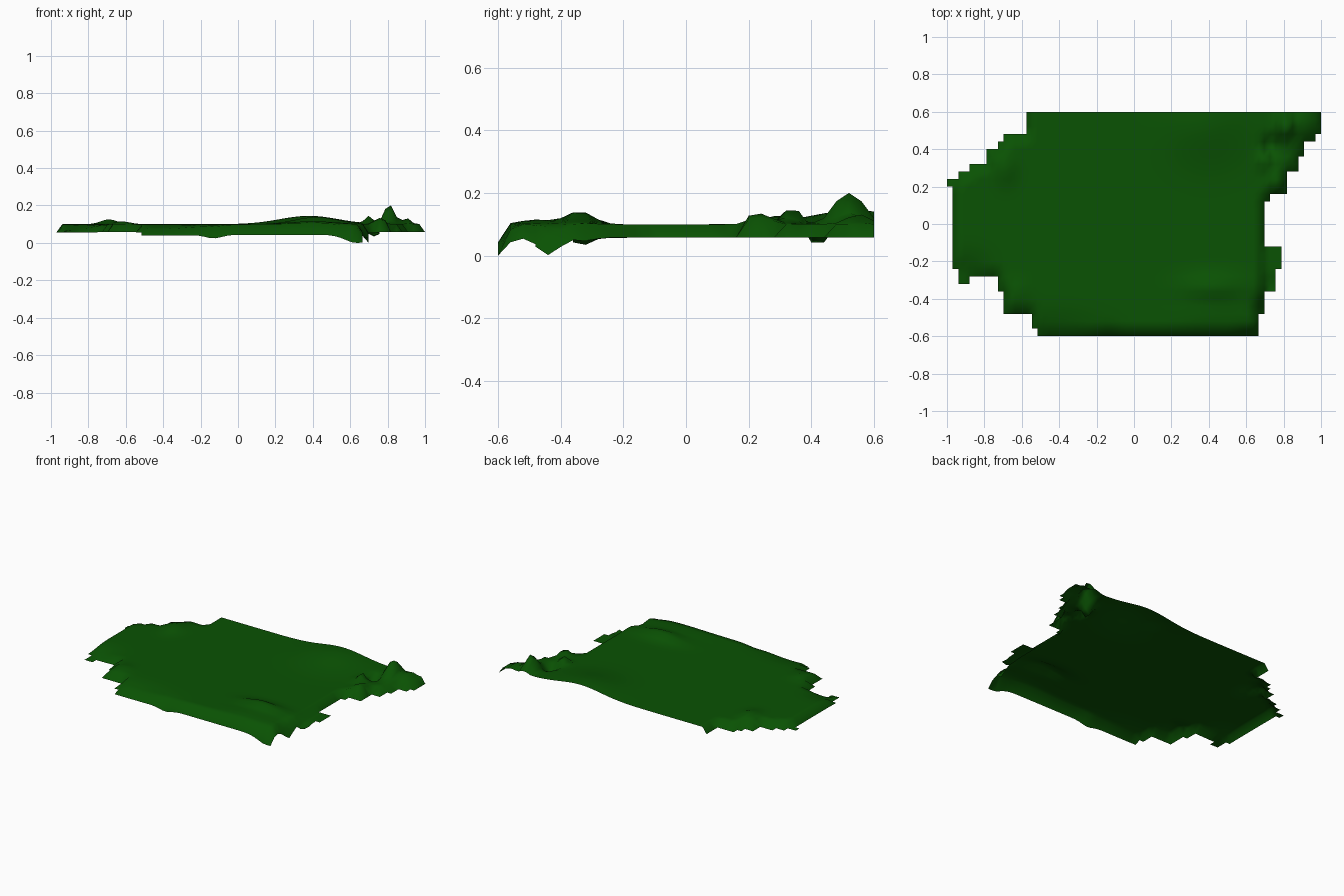
import bpy, bmesh, math

DX, DY = 2 / 66, 0.04          # grid cell size

# Stepped outline: (lower y, upper y, left x, right x)
STRIPS = [
    (0.48, 0.60, -0.58, 1.00), (0.44, 0.48, -0.70, 0.97), (0.40, 0.44, -0.73, 0.91),
    (0.36, 0.40, -0.79, 0.91), (0.32, 0.36, -0.79, 0.88), (0.28, 0.32, -0.88, 0.88),
    (0.24, 0.28, -0.94, 0.82), (0.20, 0.24, -1.00, 0.82), (0.16, 0.20, -0.97, 0.82),
    (0.12, 0.16, -0.97, 0.73), (-0.12, 0.12, -0.97, 0.70), (-0.24, -0.12, -0.97, 0.79),
    (-0.28, -0.24, -0.94, 0.76), (-0.36, -0.28, -0.73, 0.76), (-0.32, -0.28, -0.94, -0.88),
    (-0.48, -0.36, -0.70, 0.70), (-0.56, -0.48, -0.55, 0.67), (-0.60, -0.56, -0.52, 0.67),
]

# Gentle hills and hollows: (x, y, half width x, half width y, height)
HILLS = [
    (0.38, 0.54, 0.22, 0.20, 0.045), (0.42, -0.34, 0.16, 0.06, 0.042),
    (0.40, -0.48, 0.18, 0.07, 0.015), (-0.69, 0.30, 0.06, 0.08, 0.028),
    (-0.62, -0.36, 0.06, 0.05, 0.015), (0.76, 0.23, 0.04, 0.06, 0.035),
    (-0.42, -0.60, 0.25, 0.10, -0.030), (-0.88, -0.28, 0.12, 0.10, -0.035),
]
# Sharper features, also applied along the rim
PEAKS = [
    (0.81, 0.52, 0.035, 0.06, 0.12), (0.70, 0.34, 0.03, 0.035, 0.06),
    (0.90, 0.55, 0.03, 0.05, 0.035), (0.73, 0.42, 0.03, 0.04, -0.08),
    (0.69, -0.44, 0.04, 0.05, -0.058), (0.64, -0.60, 0.09, 0.04, -0.045),
    (0.73, -0.33, 0.03, 0.04, -0.025), (-0.13, -0.60, 0.06, 0.04, -0.018),
]


def bumps(table, x, y):
    return sum(h * math.exp(-((x - cx) / sx) ** 2 - ((y - cy) / sy) ** 2)
               for cx, cy, sx, sy, h in table)


def inside(x, y):
    return any(y0 < y < y1 and x0 - 0.005 < x < x1 + 0.005 for y0, y1, x0, x1 in STRIPS)


# Grid of quads filling the outline
bm = bmesh.new()
verts = {}


def corner(i, j):
    if (i, j) not in verts:
        verts[i, j] = bm.verts.new((-1 + i * DX, -0.6 + j * DY, 0))
    return verts[i, j]


for i in range(66):
    for j in range(30):
        if inside(-1 + (i + 0.5) * DX, -0.6 + (j + 0.5) * DY):
            bm.faces.new([corner(i, j), corner(i + 1, j), corner(i + 1, j + 1), corner(i, j + 1)])

# Heights: flat plateau, rim falling away, back edge left open
for v in bm.verts:
    x, y = v.co.x, v.co.y
    z = 0.1 + bumps(HILLS, x, y)
    back_edge = y > 0.59 and -0.57 < x < 0.98
    right_flap = x > 0.69 and y < 0.0
    if right_flap or (len(v.link_faces) < 4 and not back_edge):
        z = 0.058 + 0.1 * (z - 0.1)
        if y < -0.59:
            z -= 0.015
    z += bumps(PEAKS, x, y)
    v.co.z = min(0.2, max(0.0, z))

mesh = bpy.data.meshes.new("ground_patch")
bm.to_mesh(mesh)
bm.free()
mesh.shade_smooth()
low = min(v.co.z for v in mesh.vertices)
for v in mesh.vertices:
    v.co.z -= low

ground = bpy.data.objects.new("ground_patch", mesh)
bpy.context.collection.objects.link(ground)

# Dark grass green
grass = bpy.data.materials.new("grass_green")
grass.diffuse_color = (0.003, 0.085, 0.001, 1)
mesh.materials.append(grass)
